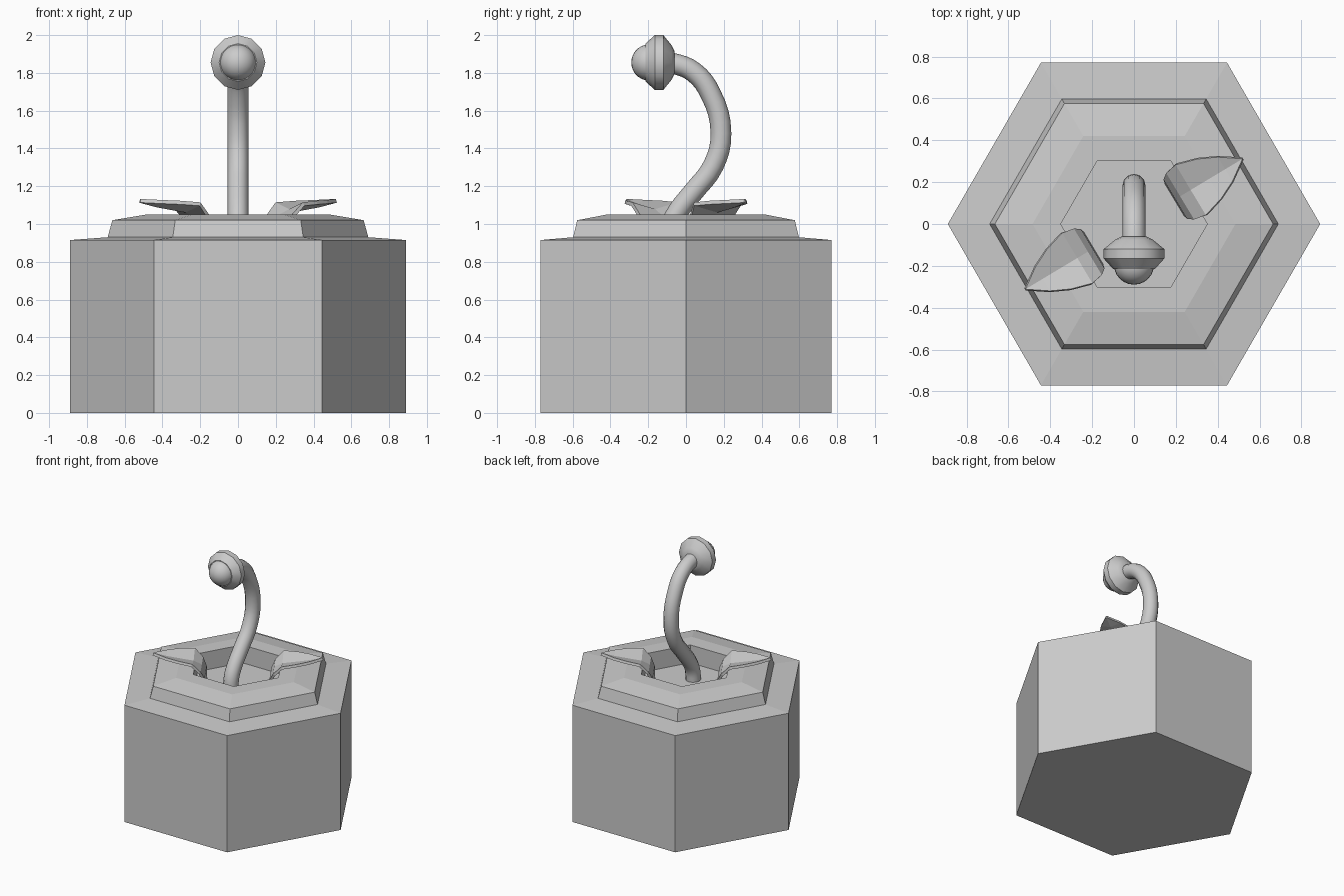
import bpy, bmesh, math
from mathutils import Matrix, Vector

if "Cube" in bpy.data.objects:
    bpy.data.objects.remove(bpy.data.objects["Cube"])


def link(name, bm):
    bmesh.ops.recalc_face_normals(bm, faces=bm.faces[:])
    mesh = bpy.data.meshes.new(name)
    bm.to_mesh(mesh)
    bm.free()
    ob = bpy.data.objects.new(name, mesh)
    bpy.context.collection.objects.link(ob)
    return ob


def lathe(name, profile, sides, matrix=Matrix()):
    """Spin (radius, height) pairs around z; both ends are capped."""
    bm = bmesh.new()
    rings = []
    for r, z in profile:
        rings.append([bm.verts.new((r * math.cos(math.tau * i / sides),
                                    r * math.sin(math.tau * i / sides), z))
                      for i in range(sides)])
    for a, b in zip(rings, rings[1:]):
        for i in range(sides):
            j = (i + 1) % sides
            bm.faces.new((a[i], a[j], b[j], b[i]))
    bm.faces.new(rings[0])
    bm.faces.new(rings[-1])
    bm.transform(matrix)
    return link(name, bm)


def smooth(ob, degrees):
    bpy.ops.object.select_all(action='DESELECT')
    ob.select_set(True)
    bpy.context.view_layer.objects.active = ob
    bpy.ops.object.shade_smooth_by_angle(angle=math.radians(degrees))


# Hexagonal pot with stepped rim and sunken floor
lathe("pot", [(.89, 0), (.89, .915), (.69, .93), (.665, 1.02), (.485, 1.05),
              (.35, 1.05), (.35, .91)], 6)

# Curved stem
path = [(-.09, .90), (-.08, .99), (-.04, 1.07), (.035, 1.165), (.145, 1.31),
        (.185, 1.48), (.13, 1.69), (.04, 1.805), (-.07, 1.85), (-.14, 1.855)]
curve = bpy.data.curves.new("stem", 'CURVE')
curve.dimensions = '3D'
curve.bevel_depth = .055
curve.bevel_resolution = 4
curve.resolution_u = 4
curve.use_fill_caps = True
spline = curve.splines.new('BEZIER')
spline.bezier_points.add(len(path) - 1)
for p, (y, z) in zip(spline.bezier_points, path):
    p.co = (0, y, z)
    p.handle_left_type = p.handle_right_type = 'AUTO'
stem = bpy.data.objects.new("stem", curve)
bpy.context.collection.objects.link(stem)
stem.select_set(True)
bpy.context.view_layer.objects.active = stem
bpy.ops.object.convert(target='MESH')
smooth(bpy.context.view_layer.objects.active, 40)

# Flower collar, its axis pointing to the front
face_front = Matrix.Translation((0, 0, 1.855)) @ Matrix.Rotation(math.radians(90), 4, 'X')
collar = lathe("flower_collar", [(.06, .06), (.09, .075), (.145, .12), (.145, .165),
                                 (.10, .215)], 12, face_front)
smooth(collar, 35)

# Round flower centre
bm = bmesh.new()
bmesh.ops.create_uvsphere(bm, u_segments=24, v_segments=14, radius=.096)
bm.transform(Matrix.Translation((0, -.194, 1.855)))
smooth(link("flower_centre", bm), 40)

# Two cupped leaves curling over the rim: (distance out, height, half width)
stations = [(.235, .905, .09), (.24, .99, .11), (.265, 1.045, .13), (.32, 1.07, .142),
            (.42, 1.085, .113), (.51, 1.10, .07), (.605, 1.122, .004)]
for side, angle in (("right", 31), ("left", 211)):
    bm = bmesh.new()
    rows = []
    for u, z, w in stations:
        lift = .25 * w if u > .3 else 0
        rows.append([bm.verts.new((u, v * w, z + lift * abs(v))) for v in (-1, 0, 1)])
    for a, b in zip(rows, rows[1:]):
        for i in range(2):
            bm.faces.new((a[i], b[i], b[i + 1], a[i + 1]))
    bm.transform(Matrix.Rotation(math.radians(angle), 4, 'Z'))
    leaf = link(side + "_leaf", bm)
    mod = leaf.modifiers.new("thickness", 'SOLIDIFY')
    mod.thickness = .02
    mod.offset = 0
